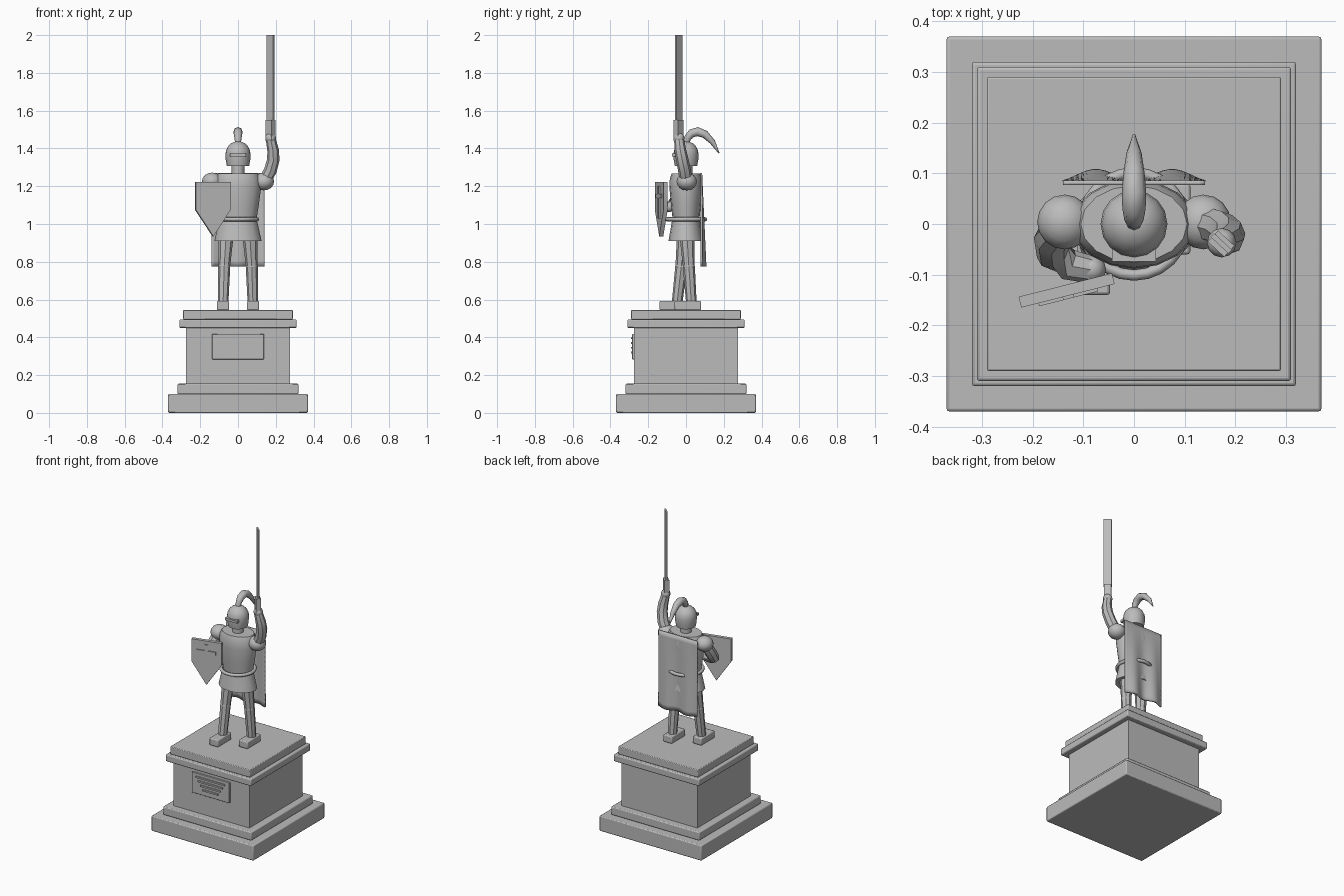
import bpy, bmesh, math
from mathutils import Vector, Matrix

if "Cube" in bpy.data.objects:
    bpy.data.objects.remove(bpy.data.objects["Cube"])

stone = bpy.data.materials.new("grey_stone")
stone.diffuse_color = (0.5, 0.5, 0.5, 1)
stone.use_nodes = True
stone.node_tree.nodes["Principled BSDF"].inputs["Base Color"].default_value = stone.diffuse_color


def finish(name, bm, angle=35, bevel=0):
    """Turn a bmesh into a shaded object."""
    bmesh.ops.recalc_face_normals(bm, faces=bm.faces)
    me = bpy.data.meshes.new(name)
    bm.to_mesh(me)
    bm.free()
    me.materials.append(stone)
    me.shade_smooth()
    me.set_sharp_from_angle(angle=math.radians(angle))
    ob = bpy.data.objects.new(name, me)
    bpy.context.collection.objects.link(ob)
    if bevel:
        mod = ob.modifiers.new("bevel", 'BEVEL')
        mod.width, mod.segments = bevel, 2
    return ob


def box(name, lo, hi, bevel=0, rot=0):
    """Box between two corners, optionally turned about z at its centre."""
    lo, hi = Vector(lo), Vector(hi)
    bm = bmesh.new()
    bmesh.ops.create_cube(bm, size=1)
    bmesh.ops.transform(bm, verts=bm.verts, matrix=Matrix.Translation((lo + hi) / 2)
                        @ Matrix.Rotation(math.radians(rot), 4, 'Z')
                        @ Matrix.Diagonal((*(hi - lo), 1)))
    return finish(name, bm, bevel=bevel)


def ball(name, c, r, sz=1.0, seg=16):
    bm = bmesh.new()
    bmesh.ops.create_uvsphere(bm, u_segments=seg, v_segments=seg // 2, radius=r)
    for v in bm.verts:
        v.co = Vector((v.co.x, v.co.y, v.co.z * sz)) + Vector(c)
    return finish(name, bm, 50)


def skin(name, rings, angle=35):
    """Bridge rings of points and cap both ends."""
    bm = bmesh.new()
    rows = [[bm.verts.new(p) for p in ring] for ring in rings]
    n = len(rows[0])
    for a, b in zip(rows, rows[1:]):
        for i in range(n):
            j = (i + 1) % n
            bm.faces.new((a[i], a[j], b[j], b[i]))
    bm.faces.new(rows[0][::-1])
    bm.faces.new(rows[-1])
    return finish(name, bm, angle)


def lathe(name, profile, squash=1.0, n=16):
    """Upright body of revolution from (radius, z), squashed in y."""
    ring = [2 * math.pi * i / n for i in range(n)]
    return skin(name, [[(r * math.cos(a), r * squash * math.sin(a), z) for a in ring]
                       for r, z in profile])


def tube(name, pts, radii, n=8, angle=35):
    """Tapered limb along a path."""
    pts = [Vector(p) for p in pts]
    rings = []
    for k, p in enumerate(pts):
        d = (pts[min(k + 1, len(pts) - 1)] - pts[max(k - 1, 0)]).normalized()
        u = Vector((1, 0, 0)) if abs(d.x) < 0.85 else Vector((0, 0, 1))
        v = d.cross(u).normalized()
        u = v.cross(d)
        rings.append([p + radii[k] * (math.cos(a) * u + math.sin(a) * v)
                      for a in (2 * math.pi * i / n for i in range(n))])
    return skin(name, rings, angle)


# Pedestal
for name, h, z0, z1, bev in (("pedestal_base", .37, 0, .10, .006),
                             ("pedestal_lower_step", .32, .10, .155, .006),
                             ("pedestal_body", .275, .155, .45, 0),
                             ("pedestal_cornice", .31, .45, .495, .006),
                             ("pedestal_top", .29, .495, .545, .004)):
    box(name, (-h, -h, z0), (h, h, z1), bev)

# Plaque with four blank raised bars
box("plaque", (-.137, -.285, .283), (.137, -.27, .418), .003)
for i in range(4):
    w, z = .105 - .016 * i, .395 - .025 * i
    box("plaque_bar", (-w, -.292, z - .005), (w, -.283, z + .005))

# Legs: the left one steps forward
for side, s, y in (("left", -1, -.025), ("right", 1, .015)):
    hip, knee, ankle = (s * .062, y * .3, .95), (s * .073, y, .775), (s * .079, y * 1.9, .58)
    tube(side + "_thigh", (hip, knee), (.04, .031), 8, 30)
    tube(side + "_shin", (knee, ankle), (.032, .028), 8, 30)
    ball(side + "_knee", knee, .032, 1, 12)
    f = -.14 if s < 0 else -.06
    box(side + "_boot", (s * .079 - .032, f, .545), (s * .079 + .032, f + .14, .592), .006)

# Skirt, belt, torso, neck
lathe("armour_skirt", [(.125, .91), (.10, 1.02)], .74)
tube_ring = bmesh.new()
maj, mnr, a, b = .101, .011, 24, 8
grid = [[tube_ring.verts.new(((maj + mnr * math.cos(2 * math.pi * j / b)) * math.cos(2 * math.pi * i / a),
                              (maj + mnr * math.cos(2 * math.pi * j / b)) * math.sin(2 * math.pi * i / a),
                              1.025 + mnr * math.sin(2 * math.pi * j / b)))
         for j in range(b)] for i in range(a)]
for i in range(a):
    for j in range(b):
        p, q, k = grid[i], grid[(i + 1) % a], (j + 1) % b
        tube_ring.faces.new((p[j], q[j], q[k], p[k]))
finish("belt", tube_ring, 60)
lathe("torso", [(.096, 1.01), (.11, 1.10), (.122, 1.19), (.119, 1.24), (.105, 1.268)], .72)
lathe("neck", [(.034, 1.26), (.034, 1.33)], 1, 12)

# Helmet: straight sides with a dome, and a visor plate
dome = [(.066 * math.cos(t), 1.37 + .068 * math.sin(t))
        for t in (math.radians(d) for d in (0, 18, 36, 54, 70, 84))]
lathe("helmet", [(.059, 1.307), (.065, 1.34)] + dome)
box("visor", (-.043, -.074, 1.357), (.043, -.04, 1.373))

# Plume sweeping back from the crown
tube("plume", [(0, .0, 1.42), (0, .008, 1.455), (0, .03, 1.48), (0, .062, 1.489),
               (0, .1, 1.475), (0, .14, 1.435), (0, .175, 1.375)],
     (.014, .019, .023, .024, .021, .015, .003), 8, 50)

# Shoulders and arms
for side, s in (("left", -1), ("right", 1)):
    ball(side + "_shoulder", (s * .137, .004, 1.225), .054, .87)
tube("right_arm", [(.14, 0, 1.225), (.172, -.008, 1.285), (.187, -.02, 1.34),
                   (.186, -.03, 1.39), (.173, -.037, 1.45)], (.034, .034, .033, .031, .026), 8, 35)
ball("right_hand", (.173, -.037, 1.455), .029, 1, 12)
tube("left_arm", [(-.14, 0, 1.22), (-.163, -.03, 1.155), (-.16, -.058, 1.115),
                  (-.13, -.08, 1.095), (-.085, -.09, 1.09)], (.034, .035, .034, .031, .027), 8, 35)
ball("left_hand", (-.083, -.09, 1.09), .028, 1, 12)

# Raised sword, turned diagonally
box("sword_grip", (.150, -.054, 1.44), (.194, -.024, 1.55), 0, -43)
box("sword_blade", (.148, -.043, 1.54), (.196, -.033, 2.0), 0, -43)

# Shield with low relief cross, turned outwards
turn = Matrix.Translation((-.133, -.131, 0)) @ Matrix.Rotation(math.radians(14.2), 4, 'Z')
outline = [(-.095, 1.222), (.095, 1.222), (.095, 1.075), (0, .935), (-.095, 1.075)]
shield = skin("shield", [[(x, y, z) for x, z in outline] for y in (-.011, .011)])
cross_up = box("shield_cross_upright", (-.011, -.017, 1.03), (.011, -.005, 1.2))
cross_bar = box("shield_cross_bar", (-.06, -.017, 1.137), (.06, -.005, 1.16))
for ob in (shield, cross_up, cross_bar):
    ob.data.transform(turn)

# Cape: sheet whose folds deepen towards the hem
bm = bmesh.new()
bmesh.ops.create_grid(bm, x_segments=24, y_segments=16, size=1)
for v in bm.verts:
    x, t = v.co.x * .14, (1 - v.co.y) / 2
    fold = (1 - math.cos(2 * math.pi * x / .15)) / 2
    v.co = (x, .081 + .023 * t * fold, 1.27 - .495 * t)
cape = finish("cape", bm, 50)
mod = cape.modifiers.new("thickness", 'SOLIDIFY')
mod.thickness, mod.offset = .009, 0
